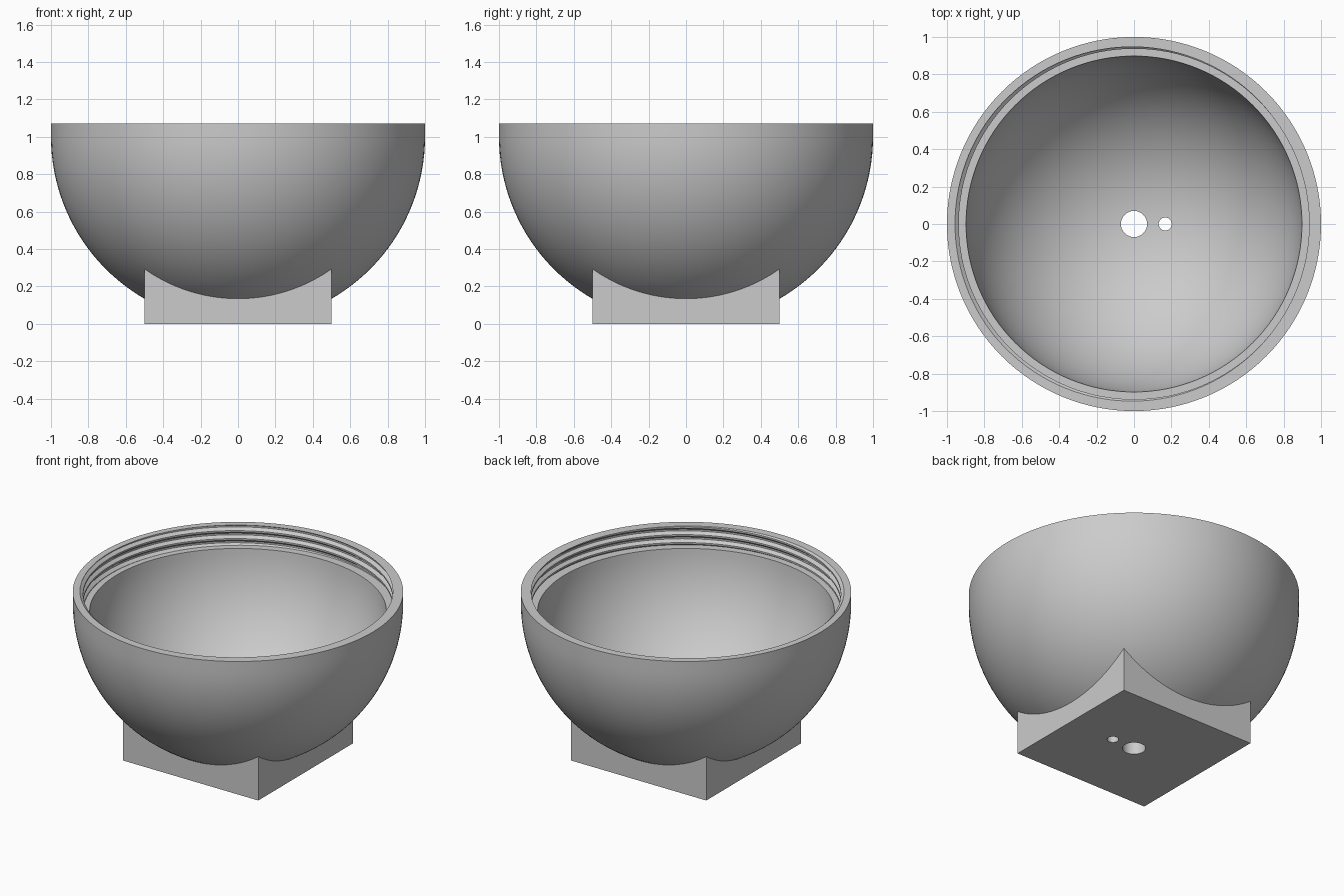
import bpy, bmesh
from math import pi, sin, cos, sqrt, asin

if "Cube" in bpy.data.objects:
    bpy.data.objects.remove(bpy.data.objects["Cube"])

RIM, LEDGE, CENTRE = 1.07, 0.94, 1.0      # heights
INNER = 0.9                               # cavity radius
PITCH, ROOT, DEPTH = 0.053, 0.957, 0.02   # screw thread
SEGMENTS = 128

grey = bpy.data.materials.new("plain grey")
grey.use_nodes = True
grey.diffuse_color = (0.6, 0.6, 0.6, 1)
grey.node_tree.nodes["Principled BSDF"].inputs["Base Color"].default_value = (0.6, 0.6, 0.6, 1)


def make_object(name, bm):
    bmesh.ops.recalc_face_normals(bm, faces=bm.faces)
    mesh = bpy.data.meshes.new(name)
    bm.to_mesh(mesh)
    bm.free()
    mesh.materials.append(grey)
    obj = bpy.data.objects.new(name, mesh)
    bpy.context.collection.objects.link(obj)
    return obj


def lathe(name, profile):
    """Solid of revolution; profile(angle) gives (radius, z) pairs bottom to top."""
    bm = bmesh.new()
    columns = []
    for i in range(SEGMENTS + 1):
        a = 2 * pi * i / SEGMENTS
        columns.append([bm.verts.new((r * cos(a), r * sin(a), z)) for r, z in profile(a)])
    for left, right in zip(columns, columns[1:]):
        for k in range(len(left) - 1):
            bm.faces.new((left[k], right[k], right[k + 1], left[k + 1]))
    bmesh.ops.remove_doubles(bm, verts=bm.verts, dist=0.00005)
    return make_object(name, bm)


def arc(radius, start, end, steps=32):
    """Part of a circle, angles measured up from straight down."""
    return [(radius * sin(t), CENTRE - radius * cos(t))
            for t in (start + (end - start) * k / steps for k in range(steps + 1))]


def outer_profile(a):
    wall = arc(1, 0.1, pi / 2)
    return [(0, wall[0][1])] + wall + [(1, RIM), (0, RIM)]


def cavity_profile(a):
    # Round bowl, flat ledge, then a helical thread running past the rim
    top = RIM + 0.04
    points = arc(INNER, 0, pi / 2 - asin((CENTRE - LEDGE) / INNER))
    groove = RIM + PITCH * (a - pi) / (2 * pi)
    for turn in range(-4, 3):
        for f in (-0.1, 0.1, 0.4, 0.6):
            z = min(max(groove + PITCH * (turn + f), LEDGE), top)
            phase = ((z - groove) / PITCH) % 1
            d = min(phase, 1 - phase)
            points.append((ROOT - DEPTH * min(max((d - 0.1) / 0.3, 0), 1), z))
    return points + [(0, top)]


def cylinder(name, x, radius):
    bm = bmesh.new()
    bmesh.ops.create_cone(bm, cap_ends=True, segments=48, radius1=radius, radius2=radius, depth=0.6)
    bmesh.ops.translate(bm, verts=bm.verts, vec=(x, 0, 0.2))
    return make_object(name, bm)


def box(name, width, height):
    bm = bmesh.new()
    bmesh.ops.create_cube(bm, size=1)
    bmesh.ops.scale(bm, verts=bm.verts, vec=(width, width, height))
    bmesh.ops.translate(bm, verts=bm.verts, vec=(0, 0, height / 2))
    return make_object(name, bm)


def combine(target, other, operation):
    mod = target.modifiers.new(operation.lower(), 'BOOLEAN')
    mod.operation, mod.solver, mod.object = operation, 'EXACT', other
    bpy.context.view_layer.objects.active = target
    bpy.ops.object.modifier_apply(modifier=mod.name)
    bpy.data.objects.remove(other)


# Round bowl standing on a square foot
bowl = lathe("threaded_bowl_on_square_foot", outer_profile)
combine(bowl, box("square_foot", 1, CENTRE - sqrt(0.5)), 'UNION')

# Hollow with threaded mouth, and two holes through the floor
combine(bowl, lathe("cavity", cavity_profile), 'DIFFERENCE')
combine(bowl, cylinder("centre_hole", 0, 0.07), 'DIFFERENCE')
combine(bowl, cylinder("side_hole", 0.167, 0.035), 'DIFFERENCE')

# Smooth curves, crisp edges
bpy.ops.object.select_all(action='DESELECT')
bowl.select_set(True)
bpy.context.view_layer.objects.active = bowl
bpy.ops.object.shade_smooth_by_angle(angle=pi / 7)
